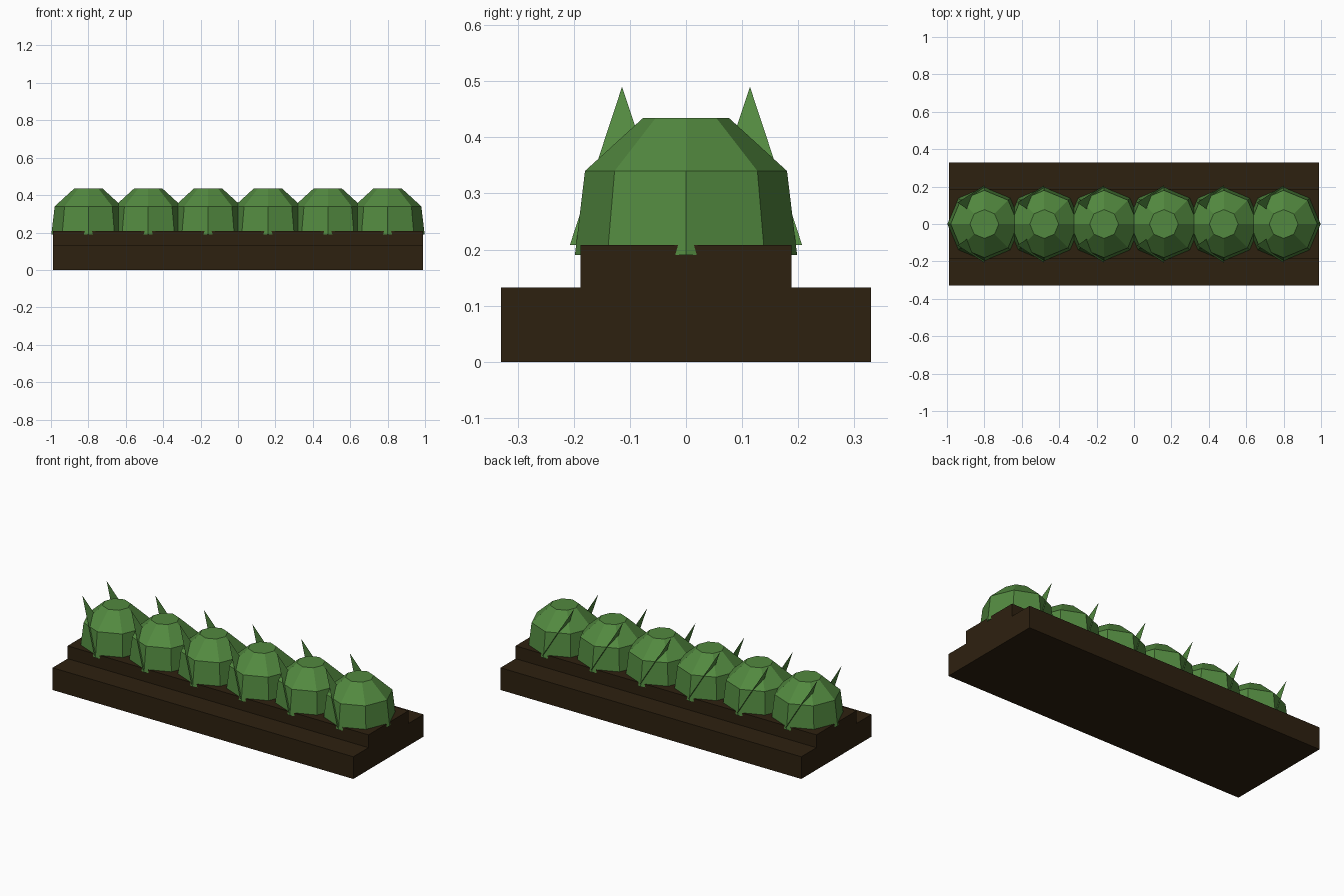
import bpy
import bmesh
import math

cube = bpy.data.objects.get("Cube")
if cube:
    bpy.data.objects.remove(cube, do_unlink=True)


def make_material(name, rgb):
    mat = bpy.data.materials.new(name)
    mat.use_nodes = True
    color = (*rgb, 1.0)
    mat.diffuse_color = color
    mat.node_tree.nodes["Principled BSDF"].inputs["Base Color"].default_value = color
    return mat


def make_object(name, bm, mat, location=(0, 0, 0)):
    mesh = bpy.data.meshes.new(name)
    bm.to_mesh(mesh)
    bm.free()
    mesh.materials.append(mat)
    obj = bpy.data.objects.new(name, mesh)
    obj.location = location
    bpy.context.collection.objects.link(obj)
    return obj


soil = make_material("dark_soil_brown", (0.027, 0.015, 0.005))
leaf = make_material("leaf_green", (0.085, 0.25, 0.05))


# Stepped soil bed: half profile mirrored, then extruded along its length
def build_bed():
    half = [(0.33, 0), (0.33, 0.132), (0.188, 0.132), (0.188, 0.208)]
    profile = half + [(-y, z) for y, z in reversed(half)]
    bm = bmesh.new()
    face = bm.faces.new([bm.verts.new((-0.99, y, z)) for y, z in profile])
    ext = bmesh.ops.extrude_face_region(bm, geom=[face])
    verts = [v for v in ext["geom"] if isinstance(v, bmesh.types.BMVert)]
    bmesh.ops.translate(bm, verts=verts, vec=(1.98, 0, 0))
    bmesh.ops.recalc_face_normals(bm, faces=bm.faces)
    make_object("soil_bed", bm, soil)


# Eight-sided faceted head, lofted from stacked rings
def build_head(name, x):
    sides = 8
    bm = bmesh.new()
    rings = []
    for radius, z in [(0.198, 0.19), (0.18, 0.34), (0.077, 0.434)]:
        angles = [2 * math.pi * i / sides for i in range(sides)]
        rings.append([bm.verts.new((radius * math.cos(a), radius * math.sin(a), z))
                      for a in angles])
    for low, high in zip(rings, rings[1:]):
        for i in range(sides):
            j = (i + 1) % sides
            bm.faces.new((low[i], low[j], high[j], high[i]))
    bm.faces.new(rings[-1])
    bm.faces.new(list(reversed(rings[0])))
    make_object(name, bm, leaf, (x, 0, 0))


# Flat pointed leaf leaning toward -x, on the given side
def build_leaf(name, x, side):
    bm = bmesh.new()
    points = [(0, 0.02, 0.208), (0, 0.207, 0.208), (-0.144, 0.114, 0.49)]
    bm.faces.new([bm.verts.new((px, side * py, pz)) for px, py, pz in points])
    make_object(name, bm, leaf, (x, 0, 0))


build_bed()
for n in range(6):
    x = -0.8 + 0.32 * n
    build_head(f"plant_head_{n + 1}", x)
    build_leaf(f"front_leaf_{n + 1}", x, -1)
    build_leaf(f"back_leaf_{n + 1}", x, 1)
